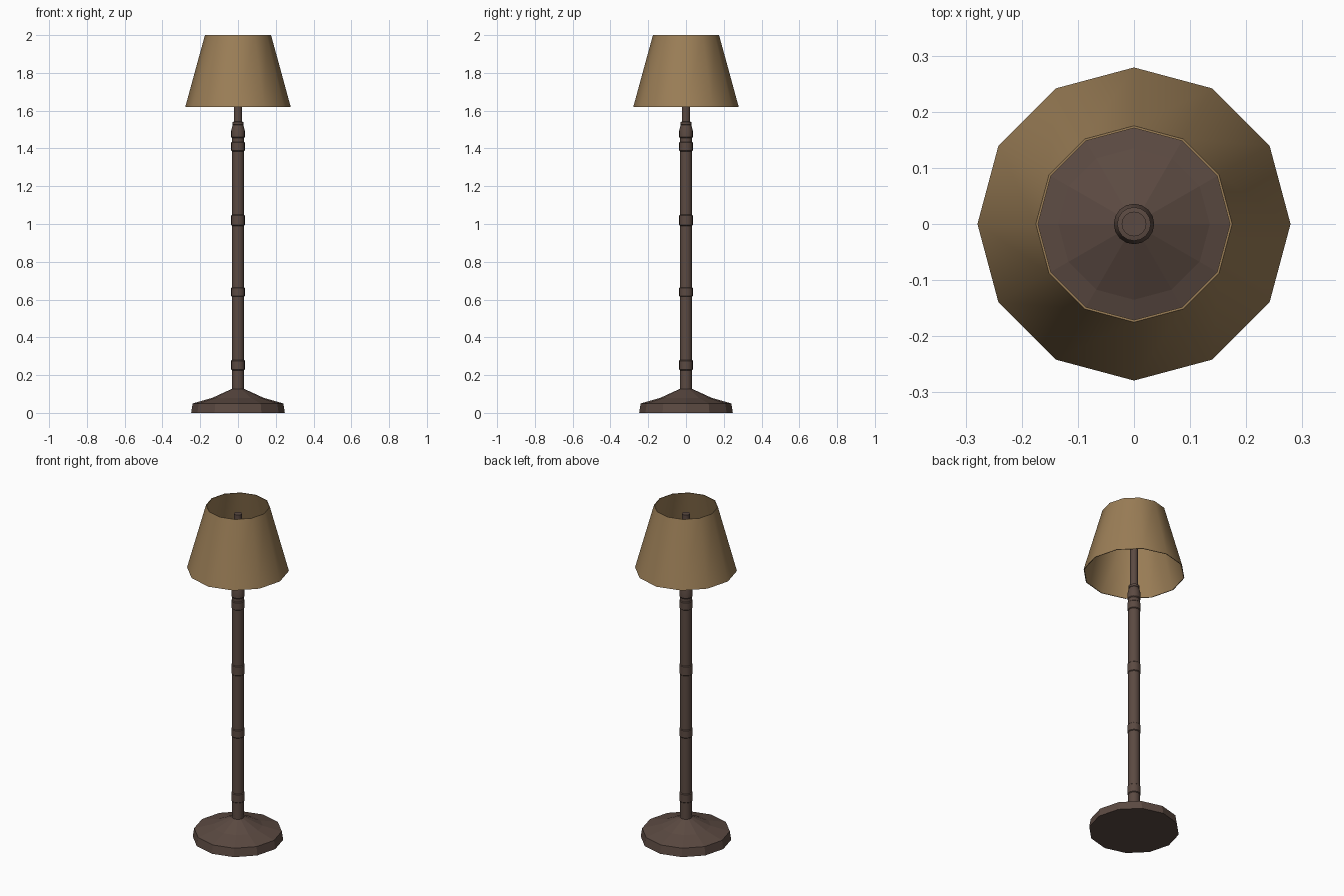
import bpy, bmesh, math

if "Cube" in bpy.data.objects:
    bpy.data.objects.remove(bpy.data.objects["Cube"])


def material(name, rgb):
    m = bpy.data.materials.new(name)
    m.diffuse_color = (*rgb, 1)
    m.use_nodes = True
    m.node_tree.nodes["Principled BSDF"].inputs["Base Color"].default_value = m.diffuse_color
    return m


def lathe(name, profile, sides, mat, closed=False, smooth=None):
    """Spin a (radius, height) profile around z; open profiles get capped."""
    bm = bmesh.new()
    rings = []
    for r, z in profile:
        rings.append([bm.verts.new((r * math.cos(2 * math.pi * i / sides),
                                    r * math.sin(2 * math.pi * i / sides), z))
                      for i in range(sides)])
    pairs = list(zip(rings, rings[1:]))
    if closed:
        pairs.append((rings[-1], rings[0]))
    else:
        bm.faces.new(rings[0][::-1])
        bm.faces.new(rings[-1])
    for a, b in pairs:
        for i in range(sides):
            j = (i + 1) % sides
            bm.faces.new((a[i], a[j], b[j], b[i]))
    bmesh.ops.recalc_face_normals(bm, faces=bm.faces)
    me = bpy.data.meshes.new(name)
    bm.to_mesh(me)
    bm.free()
    me.materials.append(mat)
    ob = bpy.data.objects.new(name, me)
    bpy.context.collection.objects.link(ob)
    if smooth:
        bpy.ops.object.select_all(action='DESELECT')
        ob.select_set(True)
        bpy.context.view_layer.objects.active = ob
        bpy.ops.object.shade_smooth_by_angle(angle=math.radians(smooth))
    return ob


wood = material("dark brown wood", (0.105, 0.068, 0.054))
fabric = material("tan fabric", (0.33, 0.21, 0.095))

# twelve-sided foot
lathe("base", [(0.248, 0), (0.24, 0.05), (0.135, 0.08), (0.033, 0.127)], 12, wood)

# turned pole with slightly raised bands and a tapered neck
pole = [(0.032, 0.11)]
for lo, hi in [(0.225, 0.28), (0.615, 0.665), (0.99, 1.05), (1.385, 1.435)]:
    pole += [(0.032, lo), (0.036, lo + 0.004), (0.036, hi - 0.004), (0.032, hi)]
pole += [(0.032, 1.455), (0.036, 1.46), (0.036, 1.495), (0.028, 1.525),
         (0.030, 1.527), (0.030, 1.54), (0.022, 1.542)]
lathe("pole", pole, 16, wood, smooth=30)

# slim rod inside the shade
lathe("rod", [(0.022, 1.53), (0.022, 1.955)], 16, wood, smooth=30)

# thin open shade
lathe("shade", [(0.279, 1.62), (0.175, 2.0), (0.171, 2.0), (0.275, 1.62)],
      12, fabric, closed=True, smooth=40)
